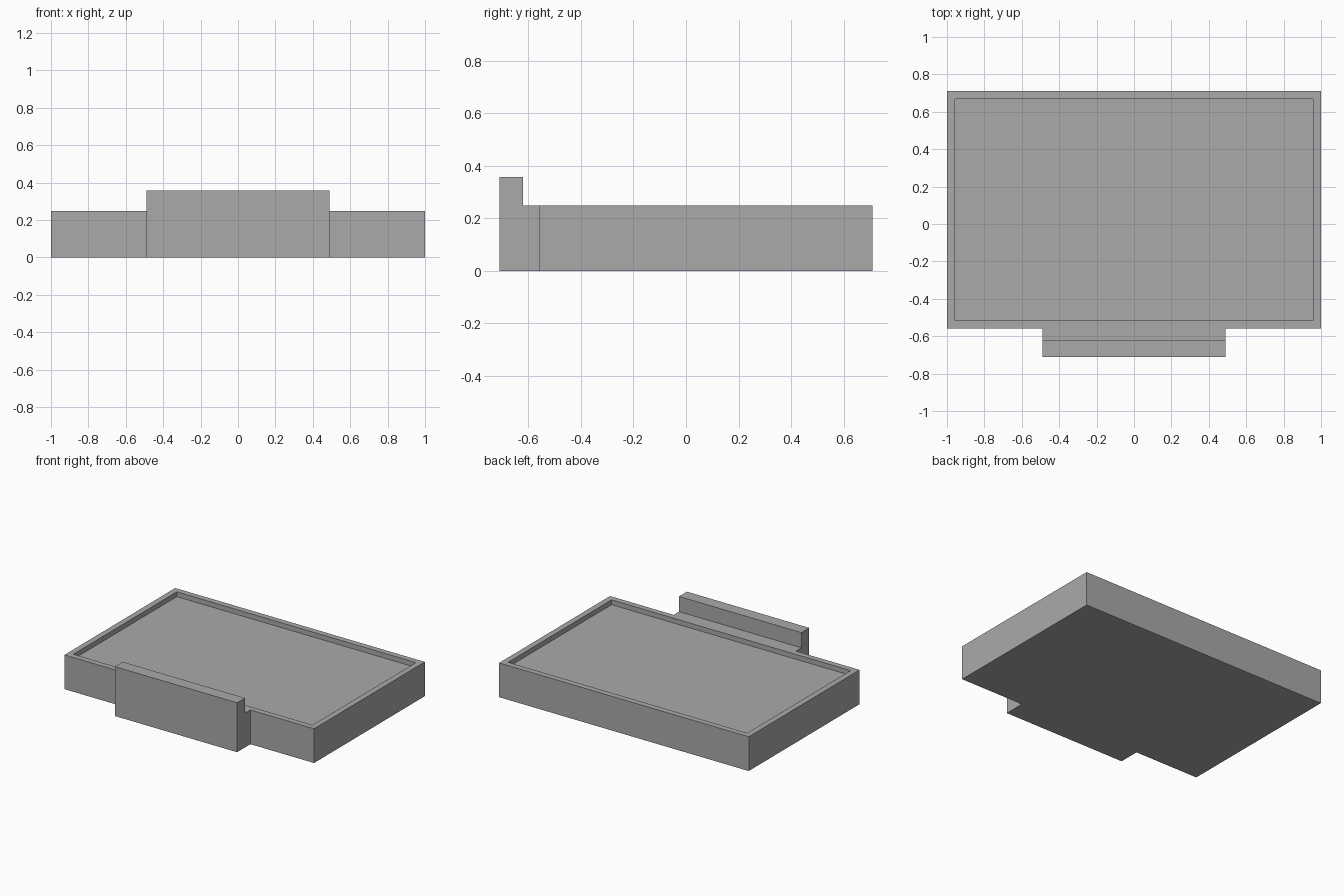
import bpy
import bmesh

default = bpy.data.objects.get("Cube")
if default:
    bpy.data.objects.remove(default, do_unlink=True)

HALF_W, FRONT, BACK, HEIGHT = 1.0, -0.558, 0.71, 0.248
RIM, RECESS = 0.06, 0.035
PORCH_HALF_W, PORCH_FRONT, PARAPET_BACK, PARAPET_TOP = 0.49, -0.71, -0.62, 0.358

grey = bpy.data.materials.new("plain grey")
grey.use_nodes = True
colour = (0.4, 0.4, 0.4, 1)
grey.diffuse_color = colour
grey.node_tree.nodes["Principled BSDF"].inputs["Base Color"].default_value = colour


def add_object(name, bm):
    bmesh.ops.recalc_face_normals(bm, faces=bm.faces)
    mesh = bpy.data.meshes.new(name)
    bm.to_mesh(mesh)
    bm.free()
    mesh.materials.append(grey)
    obj = bpy.data.objects.new(name, mesh)
    bpy.context.collection.objects.link(obj)
    return obj


def extrude_profile(points, direction):
    bm = bmesh.new()
    face = bm.faces.new([bm.verts.new(p) for p in points])
    result = bmesh.ops.extrude_face_region(bm, geom=[face], use_keep_orig=True)
    moved = [v for v in result["geom"] if isinstance(v, bmesh.types.BMVert)]
    bmesh.ops.translate(bm, verts=moved, vec=direction)
    bmesh.ops.recalc_face_normals(bm, faces=bm.faces)
    return bm


# Main block with a shallow recessed flat roof inside a raised rim
plan = [(-HALF_W, FRONT, 0), (HALF_W, FRONT, 0), (HALF_W, BACK, 0), (-HALF_W, BACK, 0)]
bm = extrude_profile(plan, (0, 0, HEIGHT))
roof = max(bm.faces, key=lambda f: f.calc_center_median().z)
bmesh.ops.inset_region(bm, faces=[roof], thickness=RIM)
result = bmesh.ops.extrude_face_region(bm, geom=[roof])
floor = [v for v in result["geom"] if isinstance(v, bmesh.types.BMVert)]
bmesh.ops.translate(bm, verts=floor, vec=(0, 0, -RECESS))
if roof.is_valid:
    bmesh.ops.delete(bm, geom=[roof], context="FACES_ONLY")
add_object("main_block", bm)

# Front projection with a tall parapet, stepped down to the roof rim behind
section = [(PORCH_FRONT, 0), (FRONT, 0), (FRONT, HEIGHT), (PARAPET_BACK, HEIGHT),
           (PARAPET_BACK, PARAPET_TOP), (PORCH_FRONT, PARAPET_TOP)]
bm = extrude_profile([(-PORCH_HALF_W, y, z) for y, z in section], (2 * PORCH_HALF_W, 0, 0))
joint = [f for f in bm.faces if all(abs(v.co.y - FRONT) < 1e-4 for v in f.verts)]
bmesh.ops.delete(bm, geom=joint, context="FACES_ONLY")
add_object("front_parapet", bm)
